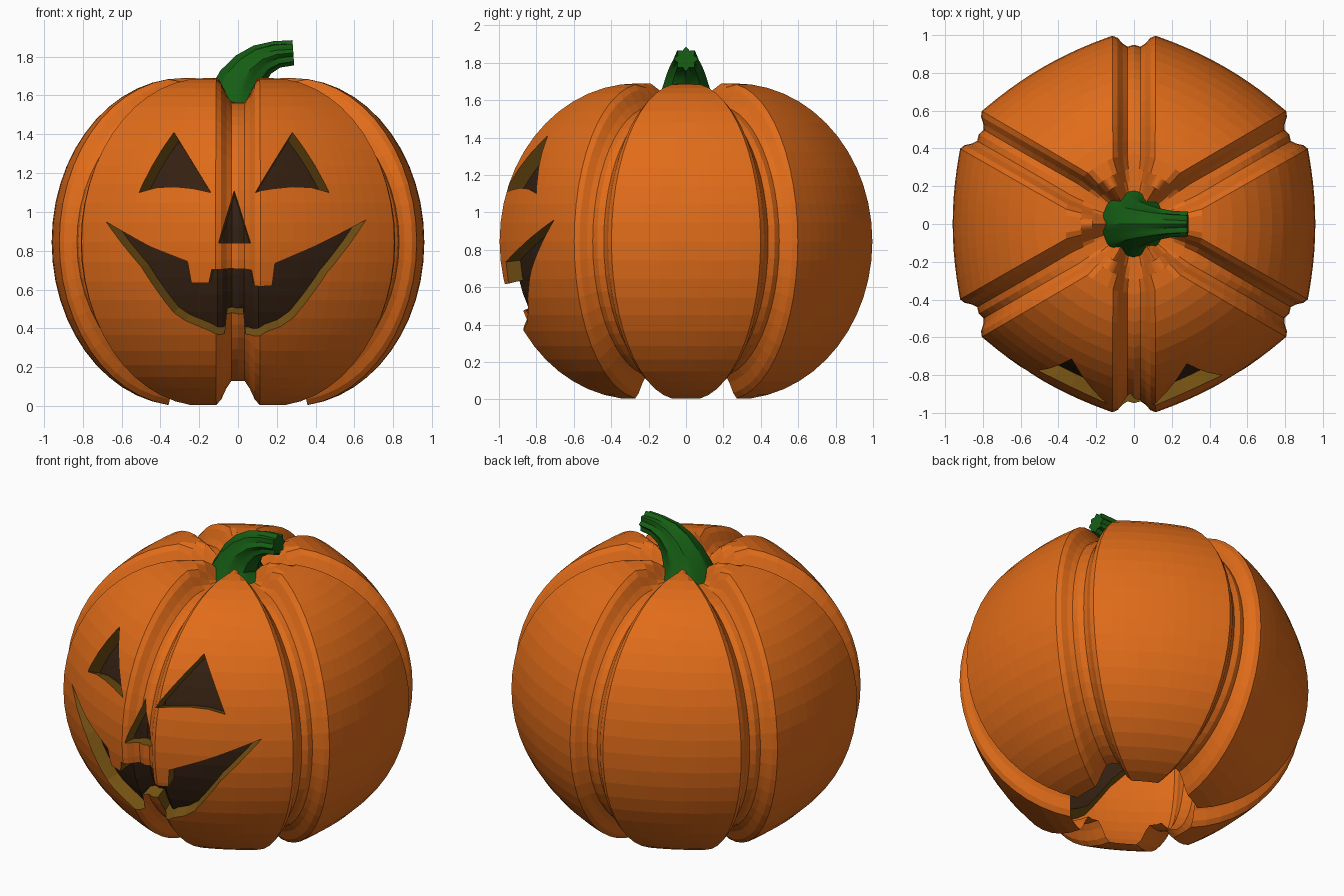
import bpy, bmesh
from math import sin, cos, asin, radians, pi, atan2, hypot
from mathutils import Vector
from mathutils.bvhtree import BVHTree

if "Cube" in bpy.data.objects:
    bpy.data.objects.remove(bpy.data.objects["Cube"])

CENTRE = Vector((0, 0, 0.845))


def material(name, rgb):
    m = bpy.data.materials.new(name)
    m.diffuse_color = (*rgb, 1)
    m.use_nodes = True
    m.node_tree.nodes["Principled BSDF"].inputs["Base Color"].default_value = m.diffuse_color
    return m


SKIN = material("orange_skin", (0.75, 0.15, 0.01))
FLESH = material("cut_flesh", (0.17, 0.08, 0.006))
DARK = material("dark_inside", (0.035, 0.015, 0.006))
GREEN = material("green_stem", (0.008, 0.11, 0.007))


def make_object(name, verts, faces, mats, index=0):
    me = bpy.data.meshes.new(name)
    me.from_pydata(verts, [], faces)
    for m in mats:
        me.materials.append(m)
    bm = bmesh.new()
    bm.from_mesh(me)
    bmesh.ops.recalc_face_normals(bm, faces=bm.faces)
    for f in bm.faces:
        f.material_index = index
    bm.to_mesh(me)
    bm.free()
    ob = bpy.data.objects.new(name, me)
    bpy.context.collection.objects.link(ob)
    return ob


def bridge(rings, n):
    """Quads between successive rings of n points."""
    return [(i * n + j, i * n + (j + 1) % n, (i + 1) * n + (j + 1) % n, (i + 1) * n + j)
            for i in range(rings - 1) for j in range(n)]


def subtract(ob, other):
    mod = ob.modifiers.new("cut", 'BOOLEAN')
    mod.operation = 'DIFFERENCE'
    mod.solver = 'EXACT'
    mod.object = other
    bpy.context.view_layer.objects.active = ob
    bpy.ops.object.modifier_apply(modifier=mod.name)


# Pumpkin skin: flattened profile swept around six lobes with narrow grooves
GROOVE = (0, 0.035, 0.06, 0.085, 0.11, 0.14)
X0, RMAX = 0.28, 0.96
profile = [(r, -pi / 2) for r in (0.04, 0.1, 0.16, 0.22)]
profile += [(X0 + (RMAX - X0) * cos(t), t) for t in (radians(-90 + 180 * i / 26) for i in range(27))]
profile += [(r, pi / 2) for r in (0.22, 0.16, 0.1, 0.04)]


def half_lobe(r):
    """(angle from groove, distance from groove) samples up to mid-lobe."""
    s = min(1, r * 0.4 / GROOVE[-1])
    a = [asin(d * s / r) for d in GROOVE]
    a += [a[-1] + (pi / 6 - a[-1]) * k / 5 for k in range(1, 6)]
    return [(x, r * sin(x)) for x in a]


verts = []
for r, t in profile:
    half = half_lobe(r)
    lobe = half + [(pi / 3 - a, d) for a, d in half[-2:0:-1]]
    for k in range(6):
        for a, d in lobe:
            f = 1 + 0.5 * (1 / cos(pi / 6 - a) - 1)
            u = min(1, max(0, (d - 0.03) / 0.08))
            depth = (0.085 + 0.04 * sin(t) ** 2) * (1 - u * u * (3 - 2 * u))
            rad = r * f - depth * cos(t)
            ang = pi / 6 + k * pi / 3 + a
            verts.append((rad * cos(ang), rad * sin(ang), CENTRE.z + (0.845 - 0) * sin(t) - depth * sin(t)))
n = len(verts) // len(profile)
faces = bridge(len(profile), n)
faces += [tuple(range(n))[::-1], tuple(range(len(verts) - n, len(verts)))]
slots = [SKIN, FLESH, DARK]
body = make_object("pumpkin_body", verts, faces, slots)
core = make_object("dark_core", [CENTRE + (Vector(v) - CENTRE) * 0.92 for v in verts], faces, slots, 2)

# Carved face outlines as seen from the front (x, z)
outlines = [
    [(-.33, 1.41), (-.51, 1.10), (-.42, 1.125), (-.33, 1.13), (-.23, 1.12), (-.14, 1.10)],
    [(.28, 1.41), (.09, 1.10), (.18, 1.12), (.28, 1.13), (.38, 1.125), (.47, 1.10)],
    [(-.02, 1.11), (-.10, .84), (.065, .84)],
    [(-.68, .95), (-.45, .82), (-.26, .745), (-.24, .635), (-.15, .635), (-.135, .705), (.07, .70),
     (.085, .62), (.175, .62), (.19, .735), (.40, .825), (.66, .96), (.46, .69), (.29, .46),
     (.22, .41), (.15, .385), (.04, .37), (.03, .475), (-.06, .475), (-.07, .375), (-.15, .39),
     (-.27, .44), (-.33, .48), (-.50, .72)],
]

# Cutter: outlines projected on the skin, then tapered towards the centre
tree = BVHTree.FromPolygons(verts, faces)
cv, cf = [], []
for line in outlines:
    hits = [tree.ray_cast(Vector((x, -2, z)), Vector((0, 1, 0)))[0] for x, z in line]
    b, m = len(cv), len(line)
    for s in (1.3, 0.5):
        cv += [CENTRE + (p - CENTRE) * s for p in hits]
    cf += [tuple(i + b for i in q) for q in bridge(2, m)]
    cf += [tuple(range(b, b + m))[::-1], tuple(range(b + m, b + 2 * m))]
cutter = make_object("face_cutter", cv, cf, slots, 1)
bm = bmesh.new()
bm.from_mesh(cutter.data)
bmesh.ops.triangulate(bm, faces=bm.faces)
bm.to_mesh(cutter.data)
bm.free()
subtract(cutter, core)
subtract(body, cutter)
for ob in (core, cutter):
    bpy.data.objects.remove(ob)

# Open the underside
bm = bmesh.new()
bm.from_mesh(body.data)
hole = []
for f in bm.faces:
    c = f.calc_center_median()
    if c.z < 0.25 and hypot(c.x, c.y) < 0.35:
        hole.append(f)
bmesh.ops.delete(bm, geom=hole, context='FACES')
bm.to_mesh(body.data)
bm.free()

# Stem: ribbed sections along a bent path (x, z, radius, tilt, rib depth)
path = [(0, 1.54, .19, 0, .04), (0, 1.60, .155, 8, .06), (.02, 1.67, .125, 28, .08),
        (.065, 1.735, .105, 42, .1), (.125, 1.785, .085, 58, .14), (.20, 1.812, .07, 75, .2),
        (.285, 1.82, .065, 86, .28)]
sv = []
for x, z, r, tilt, rib in path:
    t = radians(tilt)
    for j in range(32):
        a = 2 * pi * j / 32
        q = r * (1 - rib * (0.5 - 0.5 * cos(8 * a)))
        sv.append((x + q * cos(a) * cos(t), q * sin(a), z - q * cos(a) * sin(t)))
sf = bridge(len(path), 32) + [tuple(range(32))[::-1], tuple(range(len(sv) - 32, len(sv)))]
stem = make_object("stem", sv, sf, [GREEN])
bpy.context.view_layer.objects.active = stem
stem.select_set(True)
bpy.ops.object.shade_smooth_by_angle(angle=radians(30))
